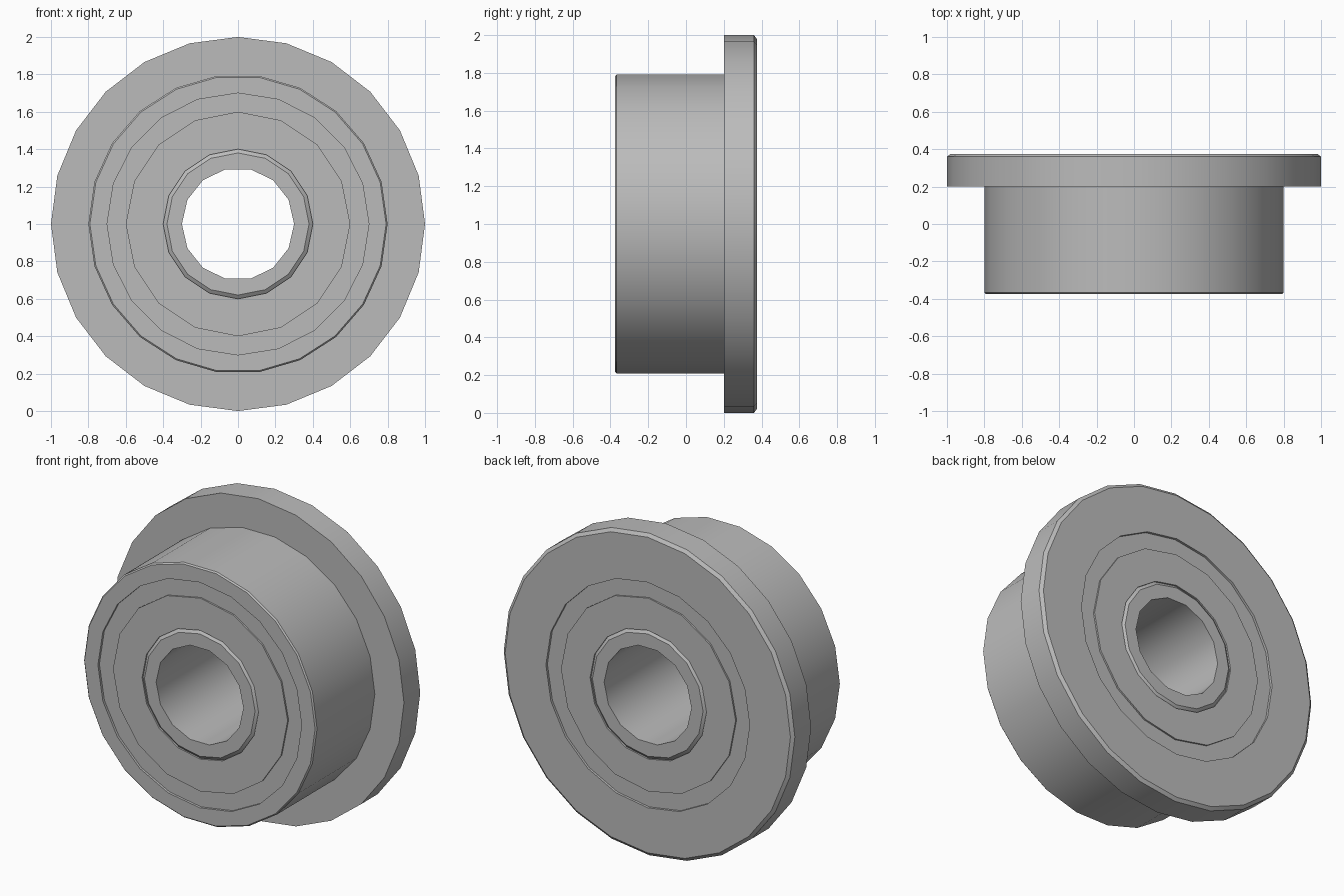
import bpy, bmesh, math

if "Cube" in bpy.data.objects:
    bpy.data.objects.remove(bpy.data.objects["Cube"])

steel = bpy.data.materials.new("brushed grey steel")
steel.use_nodes = True
GREY = (0.5, 0.5, 0.5, 1)
steel.diffuse_color = GREY
steel.node_tree.nodes["Principled BSDF"].inputs["Base Color"].default_value = GREY


def add_circle(bm, radius, y, sides):
    """Polygon loop around the bearing axis, first corner on +x."""
    steps = [2 * math.pi * i / sides for i in range(sides)]
    return [bm.verts.new((radius * math.cos(a), y, 1 + radius * math.sin(a))) for a in steps]


def stitch(bm, a, b):
    """Join two loops, which may have different side counts."""
    na, nb = len(a), len(b)
    if na == nb:
        for i in range(na):
            j = (i + 1) % na
            bm.faces.new((a[i], a[j], b[j], b[i]))
        return
    i = j = 0
    while i < na or j < nb:
        if j == nb or (i < na and (i + 1) / na <= (j + 1) / nb):
            bm.faces.new((a[i % na], a[(i + 1) % na], b[j % nb]))
            i += 1
        else:
            bm.faces.new((a[i % na], b[(j + 1) % nb], b[j % nb]))
            j += 1


def lathe(name, profile):
    """Closed profile of (radius, y, sides) turned around the axis."""
    bm = bmesh.new()
    loops = [add_circle(bm, *p) for p in profile]
    for k, loop in enumerate(loops):
        stitch(bm, loop, loops[(k + 1) % len(loops)])
    bmesh.ops.recalc_face_normals(bm, faces=bm.faces)
    mesh = bpy.data.meshes.new(name)
    bm.to_mesh(mesh)
    bm.free()
    mesh.materials.append(steel)
    obj = bpy.data.objects.new(name, mesh)
    bpy.context.collection.objects.link(obj)
    bpy.ops.object.select_all(action="DESELECT")
    obj.select_set(True)
    bpy.context.view_layer.objects.active = obj
    bpy.ops.object.shade_smooth_by_angle(angle=math.radians(30))
    return obj


END = 0.375    # half width of the bearing
GROOVE = 0.36  # depth of the grooves beside the shield

# Outer ring with its chamfered flange at the back
lathe("flanged_outer_ring", [
    (0.7, END, 20), (0.98, END, 24), (1, GROOVE, 24), (1, 0.2, 24),
    (0.8, 0.2, 22), (0.8, -0.367, 22), (0.792, -END, 22), (0.7, -END, 20)])

# Groove floor closing the gap between the rings
lathe("groove_floor", [
    (0.7, GROOVE, 20), (0.7, -GROOVE, 20), (0.39, -GROOVE, 16), (0.39, GROOVE, 16)])

# Shield plates on both ends
for name, side in (("back_shield", 1), ("front_shield", -1)):
    lathe(name, [(0.4, side * GROOVE, 16), (0.6, side * GROOVE, 16),
                 (0.6, side * 0.37, 16), (0.4, side * 0.37, 16)])

# Inner ring with chamfered rims and the shaft bore
lathe("inner_ring", [
    (0.3, END, 14), (0.38, END, 16), (0.4, GROOVE, 16),
    (0.4, -GROOVE, 16), (0.38, -END, 16), (0.3, -END, 14)])
